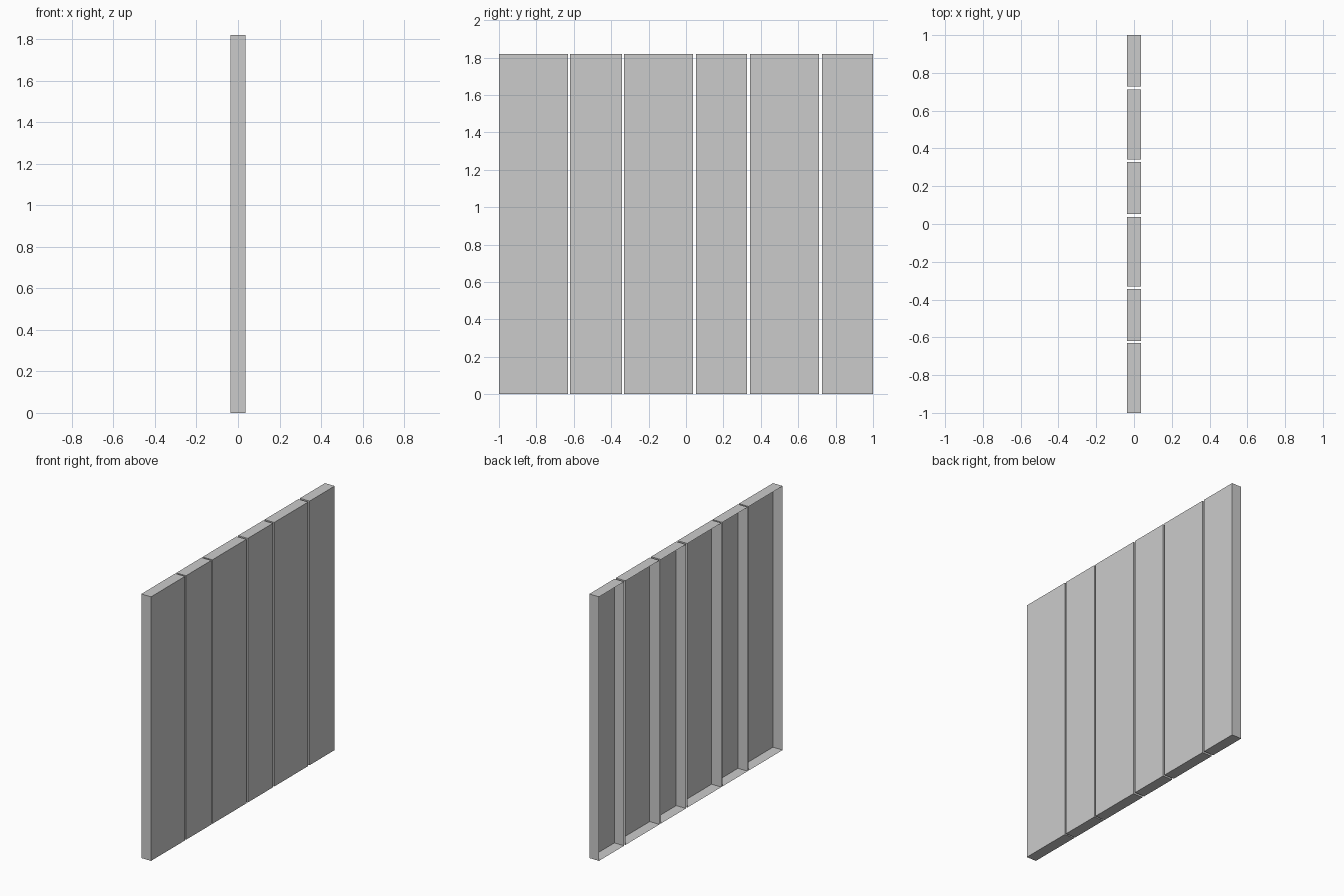
import bpy
import bmesh

if "Cube" in bpy.data.objects:
    bpy.data.objects.remove(bpy.data.objects["Cube"])

HALF_DEPTH = 0.037
HEIGHT = 1.82


def open_panel(name, y0, y1):
    """Upright shallow tray: thin-skinned box with its -x side left open."""
    bm = bmesh.new()
    bmesh.ops.create_cube(bm, size=1)
    for v in bm.verts:
        v.co.x *= 2 * HALF_DEPTH
        v.co.y = y0 if v.co.y < 0 else y1
        v.co.z = 0 if v.co.z < 0 else HEIGHT
    bm.normal_update()
    back = [f for f in bm.faces if f.normal.x < -0.9]
    bmesh.ops.delete(bm, geom=back, context='FACES_ONLY')
    mesh = bpy.data.meshes.new(name)
    bm.to_mesh(mesh)
    bm.free()
    obj = bpy.data.objects.new(name, mesh)
    bpy.context.collection.objects.link(obj)


# Alternating wide and narrow fence boards, separated by slim gaps
boards = [(-1.0, -0.63), (-0.619, -0.343), (-0.332, 0.038),
          (0.054, 0.327), (0.342, 0.711), (0.727, 1.0)]
for i, (y0, y1) in enumerate(boards):
    kind = "wide_board" if i % 2 == 0 else "narrow_board"
    open_panel(f"{kind}_{i // 2 + 1}", y0, y1)
